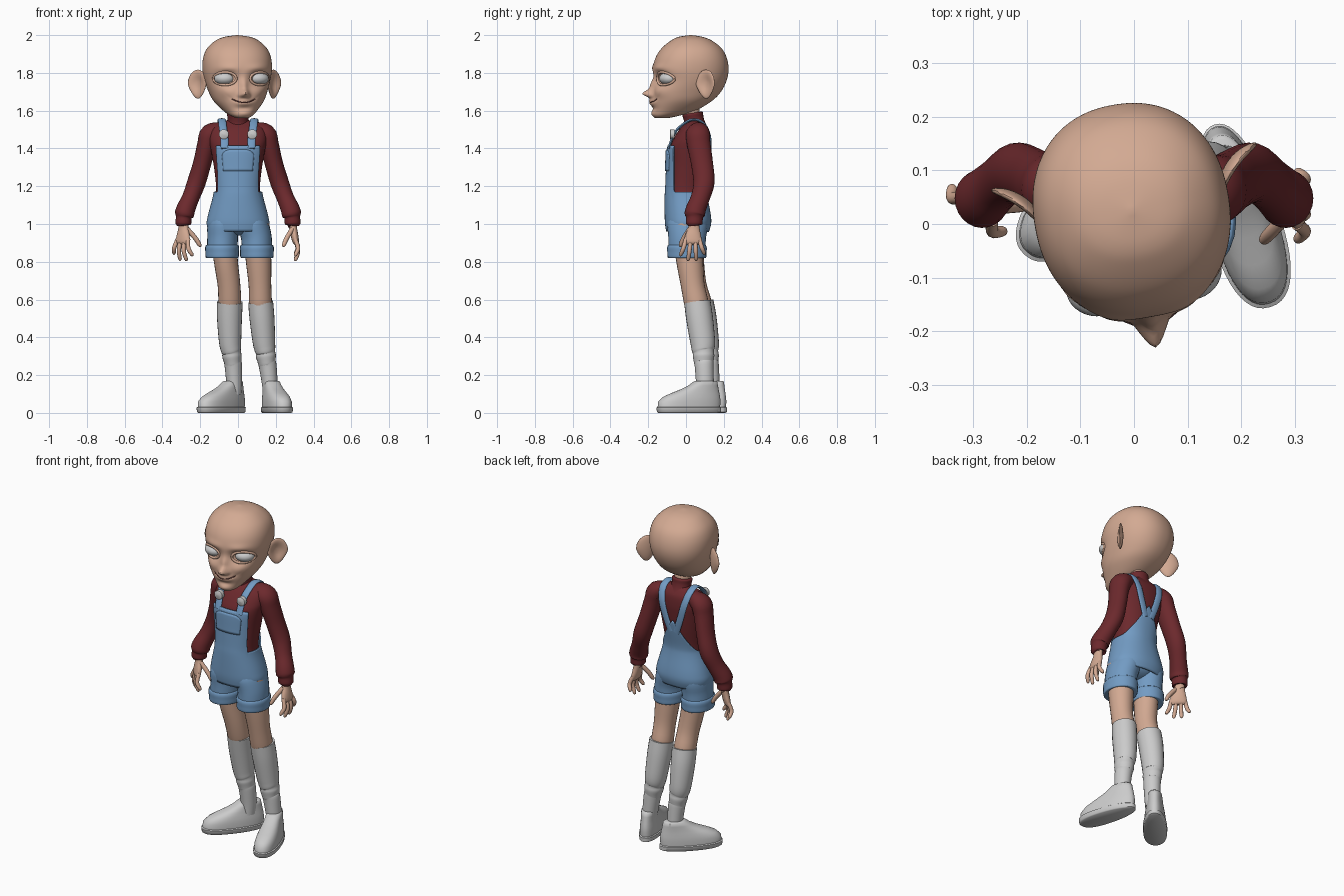
import bpy, bmesh, math
from mathutils import Vector, Matrix

if "Cube" in bpy.data.objects:
    bpy.data.objects.remove(bpy.data.objects["Cube"])

def material(name, rgb):
    m = bpy.data.materials.new(name)
    m.diffuse_color = (*rgb, 1)
    m.use_nodes = True
    m.node_tree.nodes["Principled BSDF"].inputs["Base Color"].default_value = m.diffuse_color
    return m

SKIN = material("skin", (.65, .40, .29))
RED = material("sweater_red", (.15, .022, .026))
BLUE = material("denim_blue", (.17, .33, .55))
DARK = material("mouth_dark", (.12, .04, .035))
X, Y, Z = Vector((1, 0, 0)), Vector((0, 1, 0)), Vector((0, 0, 1))
ID = Matrix.Identity(4)

def finish(name, bm, mat, angle=50):
    bmesh.ops.recalc_face_normals(bm, faces=bm.faces)
    me = bpy.data.meshes.new(name)
    bm.to_mesh(me)
    bm.free()
    me.polygons.foreach_set("use_smooth", [True] * len(me.polygons))
    me.set_sharp_from_angle(angle=math.radians(angle))
    if mat:
        me.materials.append(mat)
    ob = bpy.data.objects.new(name, me)
    bpy.context.collection.objects.link(ob)
    return ob

def skin_rings(name, rings, mat, closed=True, caps=True):
    bm = bmesh.new()
    vs = [[bm.verts.new(p) for p in r] for r in rings]
    n = len(vs[0])
    for a, b in zip(vs, vs[1:]):
        for i in range(n if closed else n - 1):
            j = (i + 1) % n
            bm.faces.new((a[i], a[j], b[j], b[i]))
    if caps:
        bm.faces.new(vs[0])
        bm.faces.new(vs[-1])
    return finish(name, bm, mat)

def smooth(rows, k):
    """Catmull-Rom interpolation of tuples."""
    out = []
    for i in range(len(rows) - 1):
        p = [rows[max(0, min(len(rows) - 1, i + d))] for d in (-1, 0, 1, 2)]
        for s in range(k):
            t = s / k
            out.append(tuple(.5 * (2*b + (c-a)*t + (2*a-5*b+4*c-d)*t*t + (3*b-a-3*c+d)*t**3)
                             for a, b, c, d in zip(*p)))
    return out + [tuple(rows[-1])]

def loft(name, rows, mat, k=4, n=24, ref=X, xf=ID):
    """Elliptical tube through rows of (x, y, z, rx, ry)."""
    rows = smooth(rows, k)
    pts = [Vector(r[:3]) for r in rows]
    rings = []
    for i, r in enumerate(rows):
        t = (pts[min(i + 1, len(pts) - 1)] - pts[max(i - 1, 0)]).normalized()
        u = (ref - t * ref.dot(t)).normalized()
        v = t.cross(u)
        rings.append([xf @ (pts[i] + u * r[3] * math.cos(a) + v * r[4] * math.sin(a))
                      for a in (2 * math.pi * j / n for j in range(n))])
    return skin_rings(name, rings, mat)

def spow(v, p):
    return math.copysign(abs(v) ** (2 / p), v)

def point(row, a, p=2.2, off=0):
    """Point on a horizontal section (z, y front, y back, half width)."""
    z, yf, yb, hw = row
    return Vector(((hw + off) * spow(math.sin(a), p),
                   (yf + yb) / 2 - ((yb - yf) / 2 + off) * spow(math.cos(a), p), z))

def at(rows, z):
    for a, b in zip(rows, rows[1:]):
        if min(a[0], b[0]) <= z <= max(a[0], b[0]):
            t = (z - a[0]) / ((b[0] - a[0]) or 1)
            return tuple(q + (w - q) * t for q, w in zip(a, b))
    return rows[0] if z < rows[0][0] else rows[-1]

def ball(name, c, r, mat, rot=0, edit=None, xf=ID):
    bm = bmesh.new()
    bmesh.ops.create_uvsphere(bm, u_segments=32, v_segments=20, radius=1)
    m = xf @ Matrix.Translation(c) @ Matrix.Rotation(rot, 4, 'Z') @ Matrix.Diagonal((*r, 1))
    for v in bm.verts:
        if edit:
            edit(v.co)
        v.co = m @ v.co
    return finish(name, bm, mat)

def g(t):
    return math.exp(-t * t)

# Head: stacked sections with sculpted face, turned a little
TURN = Matrix.Rotation(math.radians(10), 4, 'Z')
HEAD = smooth([(1.56, -.165, -.10, .03), (1.575, -.178, -.03, .06), (1.60, -.18, .05, .088),
               (1.65, -.18, .135, .13), (1.70, -.18, .185, .153), (1.76, -.172, .215, .172),
               (1.82, -.175, .225, .182), (1.88, -.16, .215, .178), (1.93, -.128, .188, .157),
               (1.97, -.08, .138, .115), (1.99, -.04, .09, .07), (2.0, .02, .03, .004)], 8)

def mouth_z(x):
    return 1.643 + 5 * x * x

def face(x, z):
    a = abs(x)
    return (.05 * g(x / .021) * g((z - 1.69) / .02) + .014 * g((a - .021) / .012) * g((z - 1.68) / .012)
            + .018 * g(x / .02) * g((z - 1.735) / .035) - .034 * g((a - .085) / .045) * g((z - 1.77) / .034)
            + .008 * g((a - .08) / .05) * g((z - 1.825) / .02) + .008 * g((a - .09) / .04) * g((z - 1.70) / .03)
            + .02 * g(x / .045) * g((z - 1.645) / .018) - .006 * g(x / .06) * g((z - mouth_z(x)) / .006)
            - .006 * g(x / .04) * g((z - 1.612) / .012) + .006 * g(x / .03) * g((z - 1.585) / .015))

def front_y(x, z):
    _, yf, yb, hw = at(HEAD, z)
    q = max(0, 1 - (abs(x) / hw) ** 2.2) ** (1 / 2.2)
    return (yf + yb) / 2 - (yb - yf) / 2 * q - face(x, z)

rings = []
for row in HEAD:
    ring = []
    for j in range(128):
        a = 2 * math.pi * j / 128
        p = point(row, a)
        if math.cos(a) > 0:
            p.y -= face(p.x, p.z) * min(1, 3 * math.cos(a))
        ring.append(TURN @ p)
    rings.append(ring)
skin_rings("head", rings, SKIN)

xs = [-.062 + .124 * i / 16 for i in range(17)]
loft("mouth", [(x, front_y(x, mouth_z(x)), mouth_z(x), .003, .003) for x in xs], DARK, 1, 8, Z, TURN)

def ear_shape(co):
    r = math.hypot(co.x, co.z)
    if co.y < 0:
        co.y += 1.3 * g((r - .1) / .6)
    if co.z < 0:
        co.x *= 1 + .35 * co.z
    co.y -= .5 * co.x * co.x

for s, side in ((1, "left"), (-1, "right")):
    mir = TURN @ Matrix.Diagonal((s, 1, 1, 1))
    ball("ear_" + side, (.203, .072, 1.74), (.06, .017, .077), SKIN, math.radians(45), ear_shape, mir)
    ball("eye_" + side, (.093, -.112, 1.77), (.054, .045, .034), None, math.radians(20), None, mir)
    lid = []
    for i in range(33):
        a = 2 * math.pi * i / 32
        x, z = .093 + .055 * math.cos(a), 1.77 + .034 * math.sin(a)
        lid.append((x, front_y(x, z) - .003, z, .007, .007))
    loft("eyelid_" + side, lid, SKIN, 1, 10, Y, mir)

# Neck and sweater
loft("neck", [(0, .045, 1.5, .045, .045), (.003, .02, 1.63, .045, .045)], SKIN)
loft("collar", [(0, .05, 1.50, .075, .068), (0, .045, 1.535, .058, .055), (0, .04, 1.56, .055, .053),
                (0, .036, 1.582, .058, .055), (0, .035, 1.588, .05, .048)], RED)
TORSO = smooth([(.95, -.09, .105, .14), (1.0, -.098, .12, .153), (1.05, -.10, .118, .145),
                (1.15, -.10, .10, .119), (1.2, -.097, .098, .116), (1.3, -.093, .113, .127),
                (1.4, -.088, .123, .145), (1.45, -.068, .125, .153), (1.5, -.035, .12, .145),
                (1.53, -.005, .105, .105), (1.55, .015, .09, .055)], 5)
skin_rings("sweater_body", [[point(r, 2 * math.pi * j / 48) for j in range(48)]
                            for r in TORSO if r[0] > .99], RED)

# Dungarees: a shell on the torso whose upper edge varies around the body
def wrap(name, a0, a1, z0, top, off, n, rows, closed):
    rings = []
    for i in range(rows + 1):
        ring = []
        for j in range(n):
            a = a0 + (a1 - a0) * j / (n if closed else n - 1)
            z = z0 + (top(a) - z0) * i / rows
            ring.append(point(at(TORSO, z), a, 2.2, off))
        rings.append(ring)
    ob = skin_rings(name, rings, BLUE, closed, False)
    mod = ob.modifiers.new("thickness", 'SOLIDIFY')
    mod.thickness, mod.offset = .008, 0

def bib_top(a):
    d = abs(math.degrees(a))
    t = max(0, min(1, (58 - d) / 14))
    b = max(0, 1 - (180 - d) / 75)
    return 1.17 + .245 * t * t * (3 - 2 * t) + .19 * b ** 1.7

wrap("dungarees", -math.pi, math.pi, .96, bib_top, .009, 120, 30, True)
wrap("bib_pocket", -.55, .55, 1.28, lambda a: 1.395 - .03 * (a / .55) ** 4, .014, 16, 8, False)
ball("dungaree_seat", (0, .008, 1.0), (.13, .1, .062), BLUE)

for s, side in ((1, "left"), (-1, "right")):
    loft("strap_" + side, [(s * x, y, z, .021, .007) for x, y, z in
         ((.07, -.092, 1.40), (.073, -.07, 1.46), (.08, -.037, 1.51), (.085, .03, 1.552), (.087, .09, 1.535),
          (.075, .124, 1.47), (.05, .127, 1.38), (.018, .12, 1.29))], BLUE, 5, 16)
    loft("button_" + side, [(s * .075, y, 1.475, r, r) for y, r in
         ((-.06, .026), (-.082, .026), (-.086, .021), (-.084, .012))], None, 1)
    # Sleeves
    loft("sleeve_" + side, [(s * x, y, z, a, b) for x, y, z, a, b in
         ((.09, .055, 1.49, .045, .055), (.145, .062, 1.475, .056, .064), (.165, .068, 1.42, .051, .062),
          (.19, .085, 1.32, .048, .058), (.22, .095, 1.22, .049, .056), (.25, .076, 1.14, .046, .05),
          (.276, .053, 1.08, .05, .053), (.284, .046, 1.05, .051, .054), (.287, .045, 1.035, .042, .045),
          (.29, .043, 1.0, .041, .043), (.29, .043, .996, .025, .025))], RED)
    # Hands: the right-side one is turned further around its wrist
    c = Vector((.29, .045, 0))
    mir = Matrix.Diagonal((s, 1, 1, 1)) @ Matrix.Translation(c) @ \
        Matrix.Rotation(0 if s > 0 else math.radians(-50), 4, 'Z') @ Matrix.Translation(-c)
    loft("palm_" + side, [(.29, .043, 1.01, .022, .027), (.293, .042, .975, .02, .031),
         (.30, .038, .935, .02, .043), (.306, .036, .905, .017, .046), (.308, .036, .892, .009, .036)],
         SKIN, xf=mir)

    def finger(name, a, b, c, r):
        a, b, c = Vector(a), Vector(b), Vector(c)
        e = c + (c - b).normalized() * r
        loft(name, [(*a, r, r), (*b, r, r), (*c, r * .85, r * .85), (*e, r * .3, r * .3)], SKIN, 4, 12, X, mir)

    for i, (y0, y1, z1) in enumerate(((.0, -.027, .84), (.025, .012, .815), (.049, .054, .817), (.071, .095, .848))):
        finger(f"finger_{i + 1}_{side}", (.303, y0, .92), (.318, (y0 + y1) / 2, (.905 + z1) / 2),
               (.306, y1, z1), .0115)
    finger("thumb_" + side, (.288, .02, .975), (.258, -.012, .925), (.243, -.028, .89), .0125)

# Legs: x, y, z, radii per side, since the stance is uneven
THIGH = {"left": [(.095, .0, 1.0, .07, .08), (.108, .018, .82, .068, .072), (.116, .035, .68, .06, .063),
                  (.119, .055, .58, .06, .064), (.12, .06, .54, .05, .05)],
         "right": [(-.08, .005, 1.0, .07, .08), (-.066, .022, .82, .064, .072), (-.048, .045, .68, .06, .063),
                   (-.043, .072, .58, .06, .064), (-.043, .078, .54, .05, .05)]}
SOCK = {"left": [(.12, .06, .587, .066, .07), (.127, .072, .50, .066, .071), (.137, .088, .38, .06, .066),
                 (.143, .09, .335, .055, .06), (.146, .092, .32, .051, .056), (.148, .093, .30, .053, .057),
                 (.152, .094, .27, .047, .052), (.157, .096, .25, .047, .05), (.168, .1, .16, .042, .047),
                 (.172, .1, .1, .04, .045)],
        "right": [(-.043, .076, .587, .068, .07), (-.045, .092, .50, .066, .07), (-.042, .11, .38, .059, .064),
                  (-.037, .114, .335, .054, .059), (-.034, .116, .32, .05, .055), (-.032, .118, .30, .051, .056),
                  (-.028, .121, .27, .046, .051), (-.025, .124, .25, .046, .05), (-.02, .132, .16, .042, .046),
                  (-.022, .134, .1, .04, .045)]}
SHOE = [(0, -.01, -.345, .058), (.005, 0, -.352, .064), (.028, 0, -.355, .066), (.032, -.006, -.348, .06),
        (.06, -.004, -.345, .06), (.085, -.006, -.318, .056), (.105, -.01, -.272, .051),
        (.125, -.014, -.22, .046), (.145, -.018, -.178, .043), (.165, -.022, -.15, .04), (.17, -.03, -.14, .033)]

for side, hx, hem, heel, turn in (("left", .08, .1, (.15, .185, 0), 17), ("right", -.08, -.084, (.03, .21, 0), -41)):
    loft("thigh_" + side, THIGH[side], SKIN)
    loft("sock_" + side, SOCK[side], None)
    # Shorts leg with rolled cuff
    loft("shorts_leg_" + side, [(hx * .8, .005, 1.06, .065, .09), (hx, .008, 1.0, .08, .107),
         (hem * .97, .006, .93, .081, .1), (hem, .005, .87, .081, .098)], BLUE)
    loft("shorts_cuff_" + side, [(hem, .005, z, .083 + d, .098 + d) for z, d in
         ((.885, -.01), (.889, .001), (.875, .007), (.85, .006), (.828, .005), (.82, 0), (.824, -.012))], BLUE)
    # Shoe: stacked outlines, wider toward the toe
    place = Matrix.Translation(heel) @ Matrix.Rotation(math.radians(turn), 4, 'Z')
    rings = []
    for z, yb, yf, hw in SHOE:
        ring = []
        for j in range(48):
            a = 2 * math.pi * j / 48
            p = point((z, yf, yb, hw), a, 2.3)
            p.x *= 1 + .14 * math.cos(a)
            ring.append(place @ p)
        rings.append(ring)
    skin_rings("shoe_" + side, rings, None)
